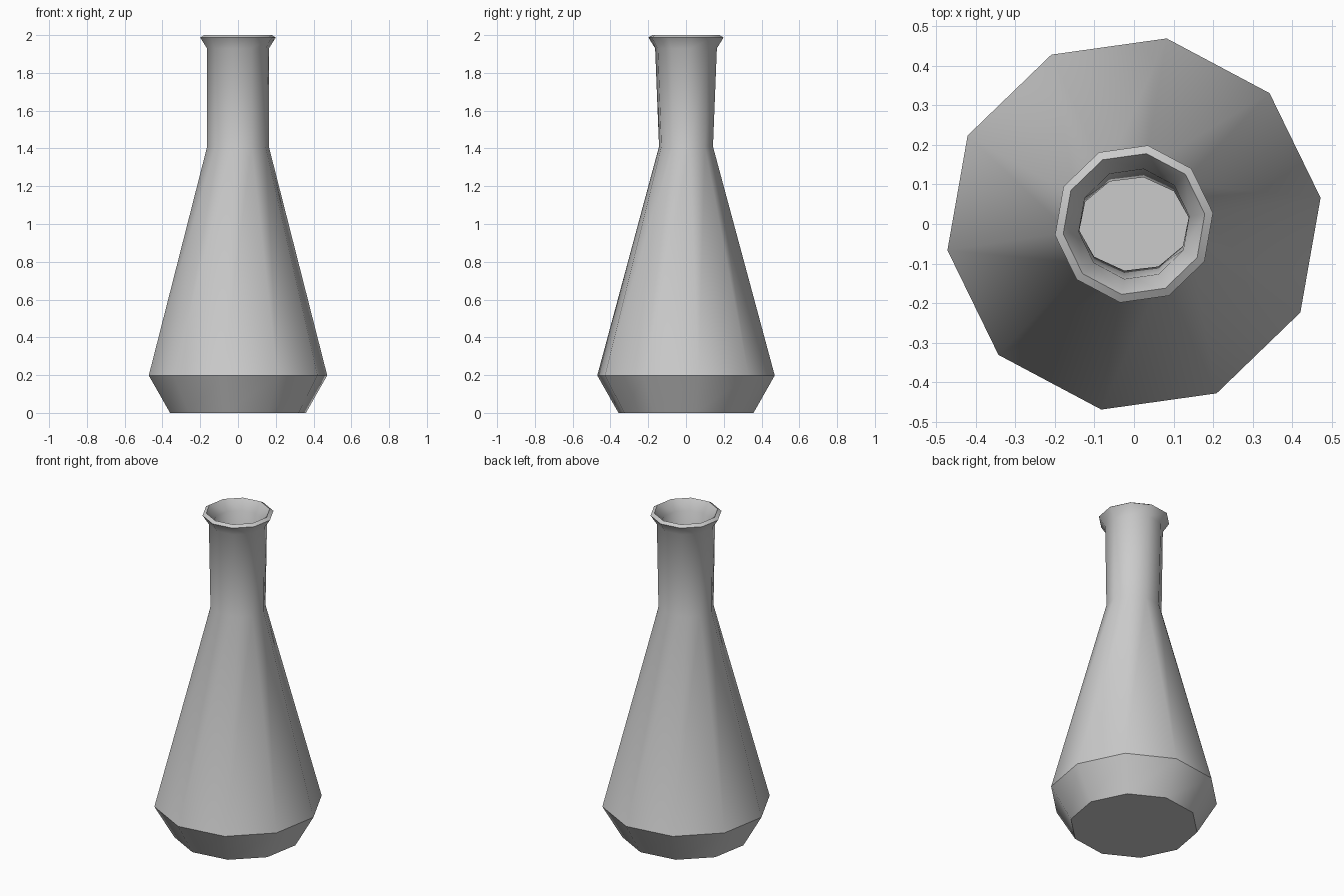
import bpy, bmesh, math

if "Cube" in bpy.data.objects:
    bpy.data.objects.remove(bpy.data.objects["Cube"])

SIDES = 10
TURN = math.radians(8)

# Outer profile: x radius, y radius, height
PROFILE = [
    (0.363, 0.363, 0.0),     # base
    (0.477, 0.477, 0.198),   # widest edge
    (0.165, 0.145, 1.41),    # shoulder, slightly oval
    (0.166, 0.166, 1.93),    # top of neck
    (0.202, 0.202, 1.987),   # flared lip
]

# Flask shell: rings joined by quads, with a fanned floor
bm = bmesh.new()
rings = []
for rx, ry, z in PROFILE:
    ring = []
    for i in range(SIDES):
        a = TURN + i * math.tau / SIDES
        ring.append(bm.verts.new((rx * math.cos(a), ry * math.sin(a), z)))
    rings.append(ring)
centre = bm.verts.new((0, 0, 0))
for i in range(SIDES):
    j = (i + 1) % SIDES
    bm.faces.new((centre, rings[0][j], rings[0][i]))
    for low, high in zip(rings, rings[1:]):
        bm.faces.new((low[i], low[j], high[j], high[i]))

mesh = bpy.data.meshes.new("flask")
bm.to_mesh(mesh)
bm.free()
flask = bpy.data.objects.new("flask", mesh)
bpy.context.collection.objects.link(flask)
bpy.context.view_layer.objects.active = flask
flask.select_set(True)

# Wall thickness, grown inwards
wall = flask.modifiers.new("wall", 'SOLIDIFY')
wall.thickness = 0.024
wall.offset = -1
wall.use_even_offset = True
bpy.ops.object.modifier_apply(modifier=wall.name)

# Smooth round the body, sharp at the base edges and lip
bpy.ops.object.shade_smooth_by_angle(angle=math.radians(40))
